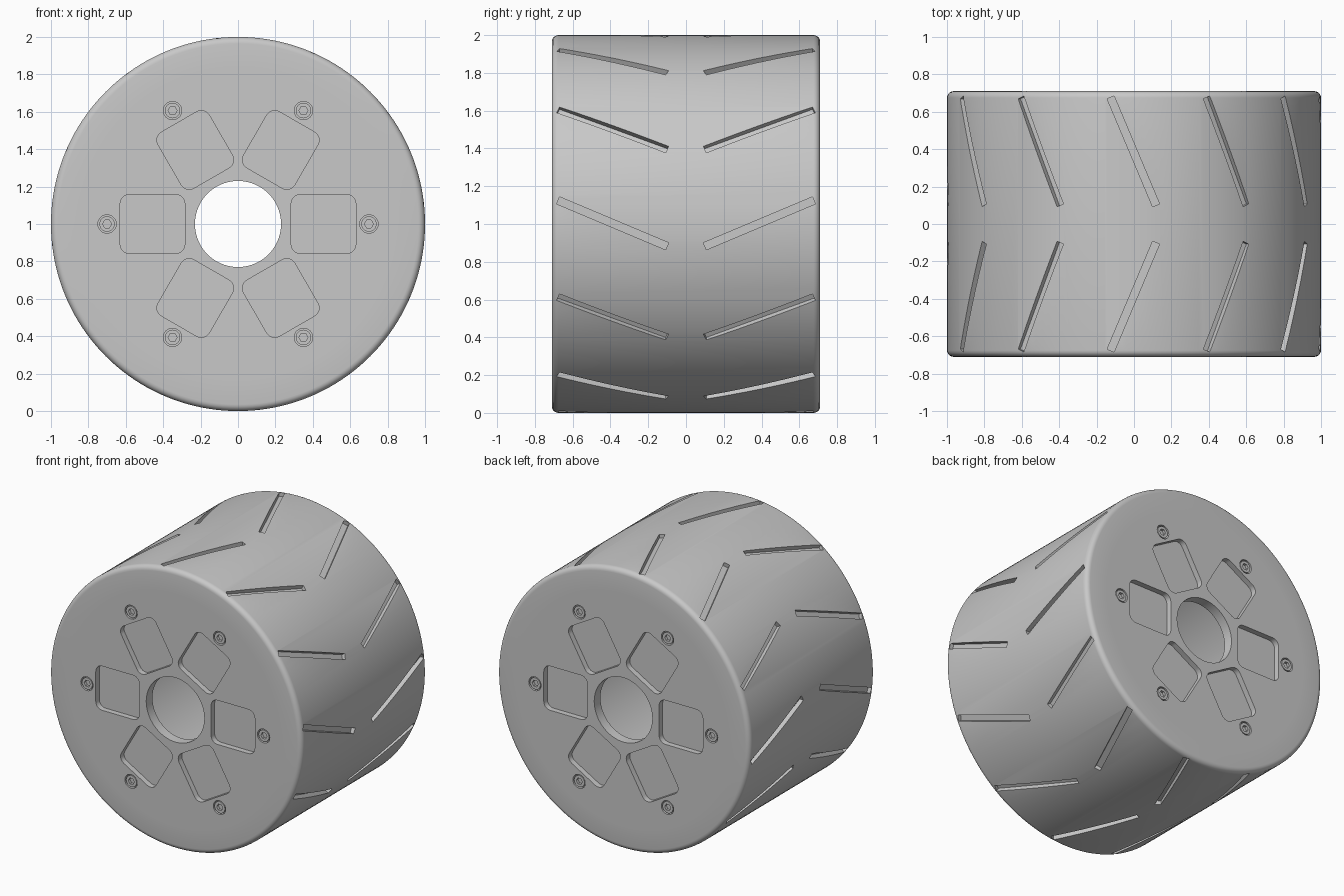
import bpy, bmesh
from math import sin, cos, pi, radians
from mathutils import Matrix, Vector

if "Cube" in bpy.data.objects:
    bpy.data.objects.remove(bpy.data.objects["Cube"], do_unlink=True)

HALF = 0.71       # half width of the wheel
RIM = 0.83        # joint between tyre and hub plates
BORE = 0.23
PLATE = 0.07      # hub plate thickness
SEGS = 160
CENTRE = Vector((0, 0, 1))

grey = bpy.data.materials.new("plain grey")
grey.use_nodes = True
colour = (0.58, 0.58, 0.58, 1)
grey.diffuse_color = colour
grey.node_tree.nodes["Principled BSDF"].inputs["Base Color"].default_value = colour


def make_object(name, bm):
    bmesh.ops.recalc_face_normals(bm, faces=bm.faces)
    mesh = bpy.data.meshes.new(name)
    bm.to_mesh(mesh)
    bm.free()
    mesh.materials.append(grey)
    obj = bpy.data.objects.new(name, mesh)
    obj.location = CENTRE
    bpy.context.collection.objects.link(obj)
    return obj


def activate(obj):
    bpy.ops.object.select_all(action='DESELECT')
    obj.select_set(True)
    bpy.context.view_layer.objects.active = obj


def carve(obj, cutter):
    cutter.hide_render = True
    mod = obj.modifiers.new("carve", 'BOOLEAN')
    mod.operation = 'DIFFERENCE'
    mod.solver = 'EXACT'
    mod.object = cutter
    activate(obj)
    bpy.ops.object.modifier_apply(modifier=mod.name)
    bpy.data.objects.remove(cutter, do_unlink=True)


def smooth(obj):
    activate(obj)
    bpy.ops.object.shade_smooth_by_angle(angle=radians(30))


def lathe(name, profile):
    """Turn a closed (radius, y) profile about the axle."""
    bm = bmesh.new()
    rings = []
    for i in range(SEGS):
        a = 2 * pi * i / SEGS
        rings.append([bm.verts.new((r * cos(a), y, r * sin(a))) for r, y in profile])
    n = len(profile)
    for i in range(SEGS):
        p, q = rings[i], rings[(i + 1) % SEGS]
        for j in range(n):
            k = (j + 1) % n
            bm.faces.new((p[j], p[k], q[k], q[j]))
    return make_object(name, bm)


def prism(bm, outline, y0, y1, angle):
    """Extrude an (x, z) outline along the axle, turned about it."""
    turn = Matrix.Rotation(-angle, 3, 'Y')
    front, back = [[bm.verts.new(turn @ Vector((x, y, z))) for x, z in outline]
                   for y in (y0, y1)]
    bm.faces.new(front)
    bm.faces.new(back)
    n = len(outline)
    for i in range(n):
        j = (i + 1) % n
        bm.faces.new((front[i], front[j], back[j], back[i]))


def circle(cx, r, n):
    return [(cx + r * cos(2 * pi * i / n), r * sin(2 * pi * i / n)) for i in range(n)]


def rounded_box(cx, hx, hz, r, steps=6):
    points = []
    for quarter, (sx, sz) in enumerate(((1, 1), (-1, 1), (-1, -1), (1, -1))):
        for i in range(steps + 1):
            a = (quarter + i / steps) * pi / 2
            points.append((cx + sx * (hx - r) + r * cos(a), sz * (hz - r) + r * sin(a)))
    return points


def six_prisms(name, outline, y0, y1):
    bm = bmesh.new()
    for i in range(6):
        prism(bm, outline, y0, y1, i * pi / 3)
    return make_object(name, bm)


# Tyre: tube with rounded shoulders
FILLET = 0.035
shoulder = [(1 - FILLET + FILLET * sin(t * pi / 10), HALF - FILLET + FILLET * cos(t * pi / 10))
            for t in range(6)]
profile = [(RIM, HALF)] + shoulder + [(r, -y) for r, y in reversed(shoulder)] + [(RIM, -HALF)]
tyre = lathe("tyre", profile)

# Tread: twelve pairs of slanted grooves in a chevron pattern
bm = bmesh.new()
inner, outer = Vector((0.10, -0.118)), Vector((0.677, 0.125))
along = outer - inner
side = Vector((-along.y, along.x)).normalized() * 0.02
corners = [inner - side, outer - side, outer + side, inner + side]
for i in range(12):
    turn = Matrix.Rotation(-i * pi / 6, 3, 'Y')
    for sign in (-1, 1):
        low, high = [[bm.verts.new(turn @ Vector((r, sign * c.x, c.y))) for c in corners]
                     for r in (0.965, 1.05)]
        bm.faces.new(low)
        bm.faces.new(high)
        for j in range(4):
            k = (j + 1) % 4
            bm.faces.new((low[j], low[k], high[k], high[j]))
carve(tyre, make_object("groove_cutter", bm))
smooth(tyre)

# Hub plate with six rounded pockets and six counterbored screw holes
BOLT = 0.70
plate = lathe("front_hub_plate", [(BORE, -HALF), (RIM, -HALF),
                                  (RIM, -HALF + PLATE), (BORE, -HALF + PLATE)])
carve(plate, six_prisms("pocket_cutter", rounded_box(0.457, 0.173, 0.158, 0.05),
                        -HALF - 0.1, -HALF + 0.04))
carve(plate, six_prisms("hole_cutter", circle(BOLT, 0.049, 32), -HALF - 0.1, -HALF + 0.03))
smooth(plate)

# Screw heads with hexagonal sockets
screws = six_prisms("front_screws", circle(BOLT, 0.041, 32), -HALF + 0.003, -HALF + 0.031)
carve(screws, six_prisms("socket_cutter", circle(BOLT, 0.024, 6), -HALF - 0.1, -HALF + 0.022))
smooth(screws)

# The back face repeats the front, turned half way round
for part in (plate, screws):
    copy = part.copy()
    copy.name = part.name.replace("front", "back")
    copy.rotation_euler.z = pi
    bpy.context.collection.objects.link(copy)
